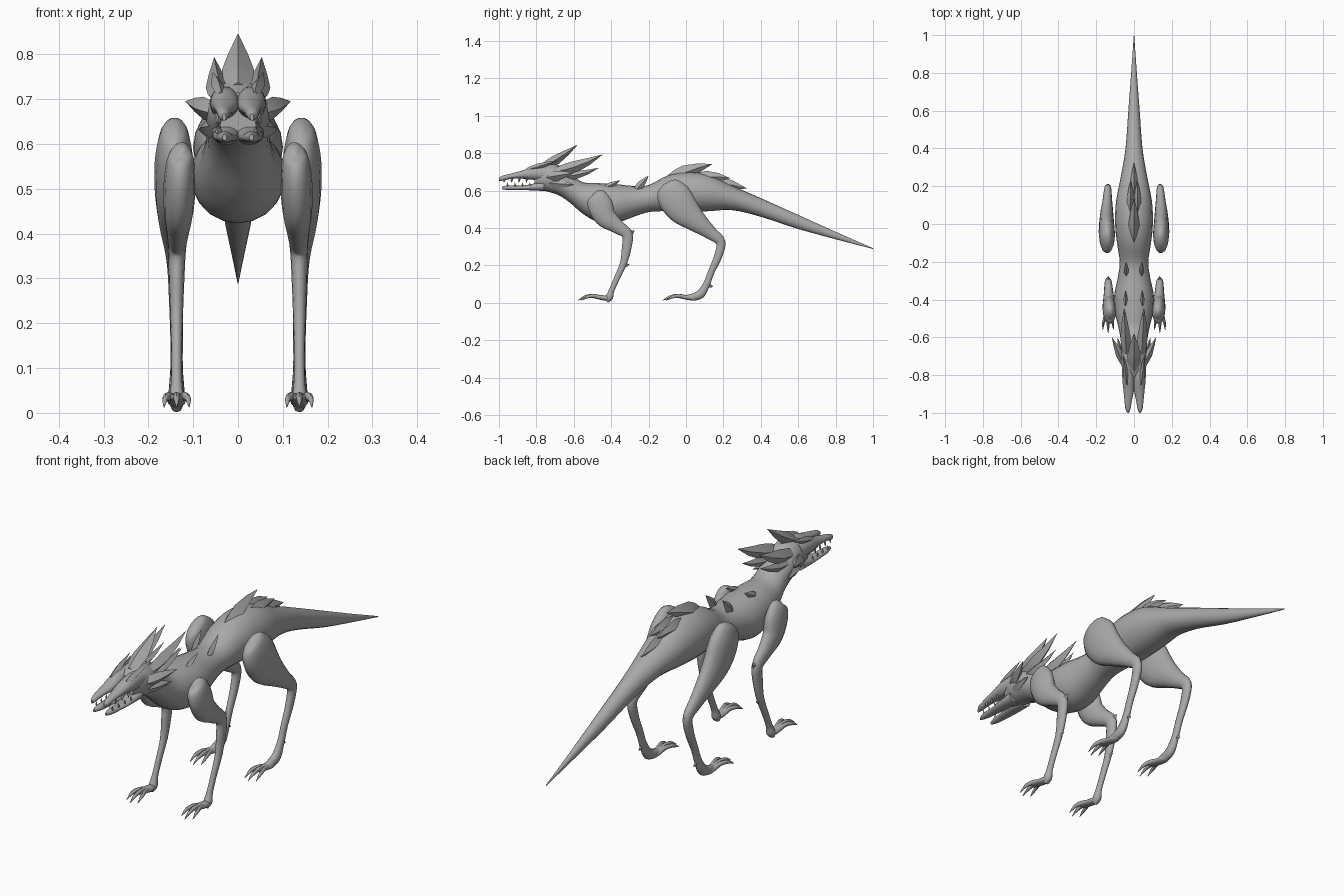
import bpy
import bmesh
import math
from mathutils import Vector

default_cube = bpy.data.objects.get("Cube")
if default_cube:
    bpy.data.objects.remove(default_cube, do_unlink=True)

# One plain grey hide colour for the whole creature
GREY = (0.4, 0.4, 0.4, 1)
hide_grey = bpy.data.materials.new("hide_grey")
hide_grey.use_nodes = True
hide_grey.diffuse_color = GREY
hide_grey.node_tree.nodes["Principled BSDF"].inputs["Base Color"].default_value = GREY

SIDE = Vector((1, 0, 0))
UP = Vector((0, 0, 1))


def smooth_path(points, steps):
    """Catmull-Rom interpolation of equal-length tuples."""
    points = [Vector(p) for p in points]
    result = []
    for i in range(len(points) - 1):
        before = points[max(i - 1, 0)]
        start, end = points[i], points[i + 1]
        after = points[min(i + 2, len(points) - 1)]
        for k in range(steps):
            t = k / steps
            leave, arrive = (end - before) / 2, (after - start) / 2
            bend = 3 * (end - start) - 2 * leave - arrive
            twist = 2 * (start - end) + leave + arrive
            result.append(start + leave * t + bend * t * t + twist * t * t * t)
    result.append(points[-1])
    return result


def loft(name, rings, sides, mirrored, angle=50):
    """Skin a list of (centre, half axis u, half axis v) rings."""
    mesh = bpy.data.meshes.new(name)
    bm = bmesh.new()
    loops = []
    for centre, u, v in rings:
        angles = [math.tau * k / sides for k in range(sides)]
        loops.append([bm.verts.new(centre + u * math.cos(a) + v * math.sin(a)) for a in angles])
    for lower, upper in zip(loops, loops[1:]):
        for k in range(sides):
            n = (k + 1) % sides
            bm.faces.new((lower[k], lower[n], upper[n], upper[k]))
    bm.faces.new(loops[0])
    bm.faces.new(loops[-1])
    bmesh.ops.recalc_face_normals(bm, faces=bm.faces)
    bm.to_mesh(mesh)
    bm.free()
    obj = bpy.data.objects.new(name, mesh)
    bpy.context.collection.objects.link(obj)
    mesh.materials.append(hide_grey)
    bpy.ops.object.select_all(action="DESELECT")
    obj.select_set(True)
    bpy.context.view_layer.objects.active = obj
    bpy.ops.object.shade_smooth_by_angle(angle=math.radians(angle))
    if mirrored:
        mirror = obj.modifiers.new("mirror", "MIRROR")
        mirror.use_mirror_merge = False
    return obj


def trunk(name, sections, mirrored=False):
    """Upright sections given as (x, y, top, bottom, half width)."""
    rings = []
    for x, y, top, bottom, half in smooth_path(sections, 4):
        centre = Vector((x, y, (top + bottom) / 2))
        rings.append((centre, SIDE * max(half, 0.001), UP * max((top - bottom) / 2, 0.001)))
    return loft(name, rings, 20, mirrored)


def limb(name, sections, sides=14):
    """Mirrored tube given as (x, y, z, half width, half depth)."""
    path = smooth_path(sections, 5)
    rings = []
    for i, (x, y, z, wide, deep) in enumerate(path):
        ahead, behind = path[min(i + 1, len(path) - 1)], path[max(i - 1, 0)]
        normal = Vector((0, behind[2] - ahead[2], ahead[1] - behind[1])).normalized()
        rings.append((Vector((x, y, z)), SIDE * max(wide, 0.001), normal * max(deep, 0.001)))
    return loft(name, rings, sides, True)


def spike(name, base, tip, wide, deep, mirrored=True, sag=0.0):
    """Leaf-shaped blade with a diamond section, bending by sag."""
    base, tip = Vector(base), Vector(tip)
    along = (tip - base).normalized()
    across = (SIDE - along * along.dot(SIDE)).normalized()
    normal = along.cross(across)
    rings = []
    for t, size in ((0, 0.6), (0.2, 0.92), (0.4, 1), (0.7, 0.6), (1, 0.02)):
        centre = base.lerp(tip, t) - UP * sag * math.sin(math.pi * t)
        rings.append((centre, across * wide * size, normal * deep * size))
    return loft(name, rings, 4, mirrored, 30)


# Trunk from the skull through neck, chest and hips to the tail tip
trunk("body", [
    (0, -.81, .715, .61, .045), (0, -.75, .742, .597, .066), (0, -.68, .735, .575, .072),
    (0, -.62, .69, .535, .07), (0, -.55, .645, .475, .082), (0, -.47, .64, .432, .1),
    (0, -.38, .635, .425, .105), (0, -.28, .625, .46, .085), (0, -.2, .63, .485, .076),
    (0, -.1, .68, .49, .09), (0, 0, .7, .485, .1), (0, .12, .685, .49, .095),
    (0, .25, .625, .495, .07), (0, .4, .56, .46, .045), (0, .6, .47, .395, .03),
    (0, .8, .38, .34, .015), (0, 1, .292, .288, .001),
])

# Forked jaws
trunk("upper_jaw", [
    (.028, -.74, .73, .65, .035), (.03, -.82, .725, .658, .032), (.028, -.88, .706, .664, .028),
    (.031, -.94, .69, .662, .019), (.032, -.98, .68, .653, .013), (.031, -1, .668, .652, .004),
], True)
trunk("lower_jaw", [
    (.026, -.76, .65, .598, .032), (.028, -.84, .632, .602, .028), (.029, -.9, .626, .603, .022),
    (.03, -.95, .628, .603, .016), (.03, -.985, .622, .608, .005),
], True)
for i in range(4):
    y = -.97 + i * .04
    x = .04 + i * .003
    spike(f"upper_tooth_{i}", (x, y, .668), (x, y - .004, .642), .005, .006)
    spike(f"lower_tooth_{i}", (x, y + .018, .62), (x, y + .014, .643), .004, .005)

# Eyes and brow ridges
limb("eye", [(.046, -.835, .703, .002, .002), (.048, -.825, .704, .008, .009),
             (.05, -.81, .705, .002, .002)], 10)
spike("brow_ridge", (.038, -.85, .71), (.056, -.69, .76), .014, .016)

# Head crest, feathers and cheek frills
spike("crown_crest", (0, -.77, .725), (0, -.58, .845), .036, .026, False, .008)
spike("long_feather", (.04, -.7, .7), (.053, -.445, .793), .027, .032, True, .012)
spike("neck_feather", (.045, -.68, .675), (.045, -.465, .722), .018, .022, True, .012)
spike("cheek_spike", (.05, -.75, .67), (.117, -.6, .695), .02, .026)
spike("jaw_frill", (.05, -.74, .64), (.088, -.6, .632), .016, .024)

# Small back spikes and the hip fins
spike("shoulder_spike", (.045, -.44, .61), (.045, -.35, .655), .012, .016)
spike("waist_spike", (.04, -.27, .6), (.042, -.2, .68), .013, .02)
spike("front_hip_fin", (0, -.1, .65), (0, .14, .742), .03, .04, False, -.01)
spike("side_hip_fin", (.02, .03, .655), (.018, .235, .667), .022, .035, True, -.012)
spike("rear_hip_fin", (0, .08, .635), (0, .325, .612), .026, .04, False, -.012)

# Front legs
limb("front_leg", [
    (.125, -.485, .592, .008, .015), (.128, -.475, .575, .027, .05), (.13, -.46, .525, .035, .068),
    (.132, -.43, .46, .034, .06), (.134, -.37, .41, .026, .04), (.136, -.315, .365, .02, .03),
    (.137, -.318, .29, .017, .026), (.137, -.335, .21, .014, .019), (.137, -.37, .13, .012, .016),
    (.137, -.398, .065, .013, .015), (.137, -.41, .03, .018, .02), (.137, -.425, .008, .01, .01),
])
spike("front_elbow", (.136, -.325, .36), (.136, -.275, .385), .014, .022)
spike("front_wrist_spur", (.137, -.34, .2), (.137, -.302, .205), .006, .012)

# Hind legs
limb("hind_leg", [
    (.14, -.105, .642, .008, .02), (.142, -.095, .625, .03, .065), (.143, -.065, .57, .042, .092),
    (.145, -.015, .5, .041, .087), (.144, .06, .432, .034, .058), (.141, .13, .375, .025, .037),
    (.139, .185, .325, .019, .026), (.138, .172, .25, .016, .022), (.137, .135, .165, .014, .018),
    (.137, .11, .1, .014, .019), (.137, .075, .045, .018, .024), (.137, .02, .03, .017, .016),
    (.137, -.02, .033, .008, .008),
])
spike("hind_hock", (.139, .17, .325), (.139, .212, .33), .014, .022)
spike("hind_ankle_spur", (.137, .105, .1), (.137, .145, .085), .007, .014)

# Paws: a palm with three splayed, clawed toes
for label, heel, reach in (("front", -.405, .172), ("hind", .06, .185)):
    limb(f"{label}_palm", [
        (.137, heel + .005, .025, .01, .01), (.137, heel - .03, .026, .02, .014),
        (.137, heel - reach * .5, .034, .02, .01), (.137, heel - reach * .65, .034, .008, .005),
    ])
    for i in (-1, 0, 1):
        length = reach * (1 - .1 * abs(i))
        limb(f"{label}_toe_{i + 2}", [
            (.137 + i * .006, heel - length * .25, .028, .008, .008),
            (.137 + i * .016, heel - length * .55, .037, .009, .01),
            (.137 + i * .025, heel - length * .78, .032, .007, .008),
            (.137 + i * .028, heel - length, .013, .001, .001),
        ], 8)
